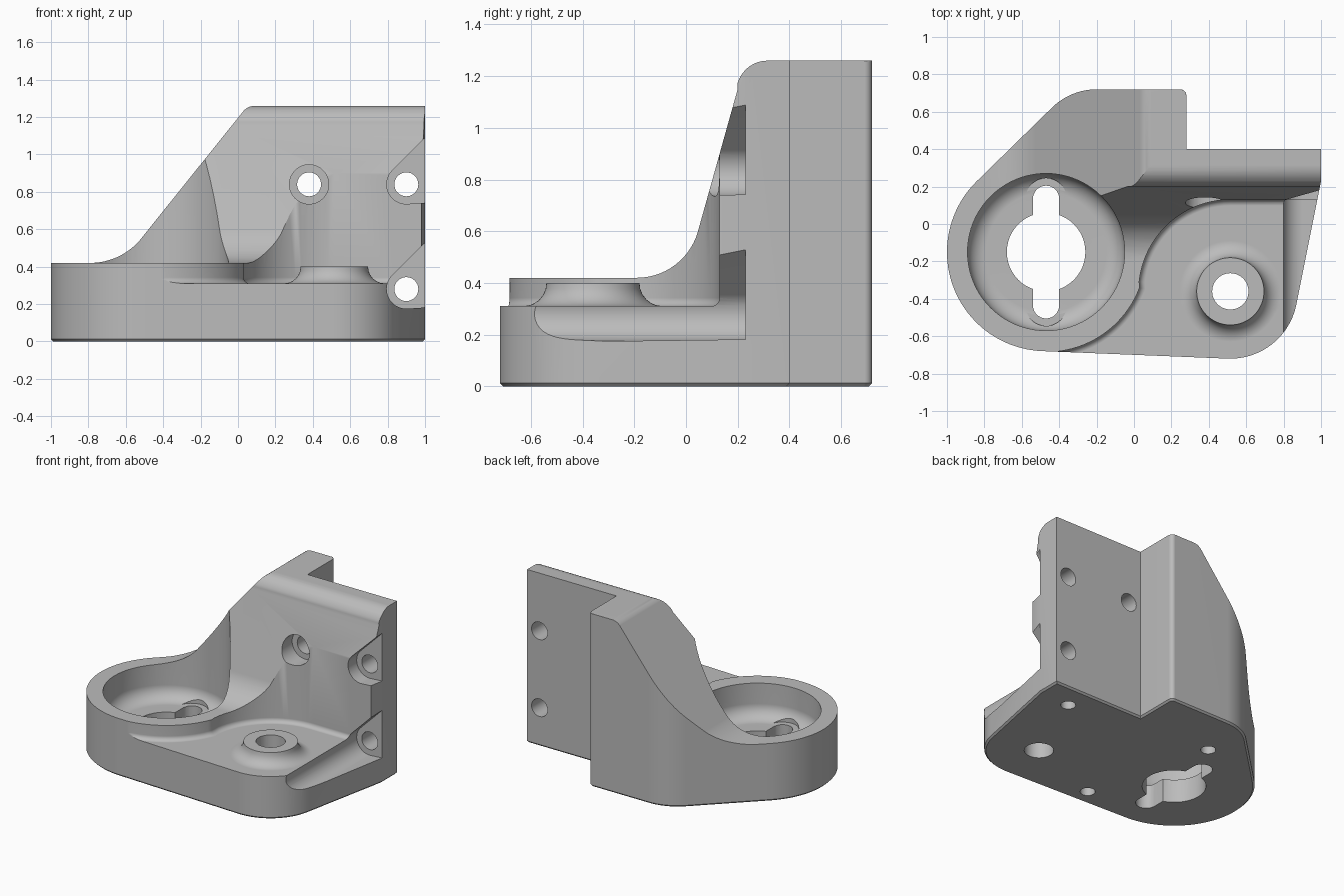
import bpy, bmesh
from math import cos, sin, radians, pi
from mathutils import Matrix

cube = bpy.data.objects.get("Cube")
if cube:
    bpy.data.objects.remove(cube)

RING = (-0.47, -0.15)    # centre of the round cup
BOSS = (0.515, -0.36)    # centre of the raised boss
TOP = 1.26


def arc(c, r, a0, a1, n=16):
    return [(c[0] + r * cos(radians(a0 + (a1 - a0) * i / n)),
             c[1] + r * sin(radians(a0 + (a1 - a0) * i / n))) for i in range(n + 1)]


def finish(name, bm):
    bmesh.ops.recalc_face_normals(bm, faces=bm.faces[:])
    me = bpy.data.meshes.new(name)
    bm.to_mesh(me)
    bm.free()
    ob = bpy.data.objects.new(name, me)
    bpy.context.collection.objects.link(ob)
    return ob


def prism(name, pts, axis, lo, hi, bevels=()):
    """Extrude a 2D outline along an axis; bevels = (edge test, width, segments)."""
    place = {"x": lambda u, v, w: (w, u, v),
             "y": lambda u, v, w: (u, w, v),
             "z": lambda u, v, w: (u, v, w)}[axis]
    bm = bmesh.new()
    rings = [[bm.verts.new(place(u, v, w)) for u, v in pts] for w in (lo, hi)]
    n = len(pts)
    for ring in rings:
        bm.faces.new(ring)
    for i in range(n):
        j = (i + 1) % n
        bm.faces.new((rings[0][i], rings[0][j], rings[1][j], rings[1][i]))
    bmesh.ops.recalc_face_normals(bm, faces=bm.faces[:])
    for test, width, seg in bevels:
        edges = [e for e in bm.edges if all(test(v.co) for v in e.verts)]
        bmesh.ops.bevel(bm, geom=edges, offset=width, segments=seg, profile=0.5,
                        affect="EDGES", clamp_overlap=True)
    return finish(name, bm)


def lathe(name, centre, profile, steps=64):
    """Revolve an (r, z) profile that starts and ends on the axis."""
    bm = bmesh.new()
    vs = [bm.verts.new((r, 0, z)) for r, z in profile]
    es = [bm.edges.new(p) for p in zip(vs, vs[1:])]
    bmesh.ops.spin(bm, geom=vs + es, axis=(0, 0, 1), cent=(0, 0, 0),
                   angle=2 * pi, steps=steps, use_merge=True)
    bmesh.ops.remove_doubles(bm, verts=bm.verts[:], dist=1e-5)
    bmesh.ops.transform(bm, verts=bm.verts[:], matrix=Matrix.Translation((*centre, 0)))
    return finish(name, bm)


def combine(body, tool, op="DIFFERENCE"):
    tool.hide_render = True
    mod = body.modifiers.new(tool.name, "BOOLEAN")
    mod.operation, mod.solver, mod.object = op, "EXACT", tool
    bpy.context.view_layer.objects.active = body
    bpy.ops.object.modifier_apply(modifier=mod.name)
    bpy.data.objects.remove(tool)


def disc(c, r, n=48):
    return arc(c, r, 0, 360, n)[:-1]


# Solid block with the full footprint
outline = (arc(RING, 0.53, 135, 268, 40) + arc(BOSS, 0.36, 268, 349, 20)
           + [(1, 0.23), (1, 0.4), (0.28, 0.4)]
           + arc((0.25, 0.69), 0.03, 0, 90, 3) + arc((-0.2, 0.38), 0.34, 90, 135, 10))
body = prism("mounting_bracket", outline, "z", 0, TOP, [
    (lambda c: c.z < 0.001, 0.012, 1),
    (lambda c: c.z > TOP - 0.001 and c.y > 0.6 and c.x > -0.21, 0.02, 3)])

# Sloped front of the wall, blending into the rim level
front = ([(-1.2, 0.42)] + arc((-0.19, 0.665), 0.245, 270, 344, 14)
         + [(0.2, 1.15)] + arc((0.315, 1.14), 0.12, 164, 90, 8) + [(0.315, 1.6), (-1.2, 1.6)])
combine(body, prism("front_slope_cutter", front, "x", -1.3, 1.3))

# Diagonal left side of the wall
left = ([(-1.3, 0.42)] + arc((-0.79, 0.77), 0.35, 270, 319, 12)
        + arc((0.09, 1.18), 0.08, 139, 90, 6) + [(0.09, 1.6), (-1.3, 1.6)])
combine(body, prism("left_slope_cutter", left, "y", -1.3, 1.3))

# Lowered shelf around the boss, with a filleted floor
shelf = ([(1.4, 0.13)] + arc(BOSS, 0.49, 90, 174, 20)
         + arc(RING, 0.535, -21, -88, 20) + [(-0.45, -1.2), (1.4, -1.2)])
combine(body, prism("shelf_cutter", shelf, "z", 0.31, 1.6,
                    [(lambda c: c.z < 0.311, 0.06, 5)]))

# Boss with a flared foot
flare = [(0.27 - 0.09 * sin(radians(a)), 0.4 - 0.09 * cos(radians(a)))
         for a in range(0, 91, 15)]
combine(body, lathe("boss", BOSS, [(0, 0.2), (0.27, 0.2)] + flare + [(0, 0.4)]), "UNION")
combine(body, prism("boss_hole", disc(BOSS, 0.097), "z", -0.1, 1))

# Round cup, cut upward through the wall
floor = 0.17
bowl = [(0, floor)] + [(r, z + floor) for r, z in arc((0.32, 0.1), 0.1, 270, 360, 8)]
combine(body, lathe("cup_cutter", RING, bowl + [(0.42, 1.6), (0, 1.6)], 80))

# Keyhole opening with slot recesses in the cup floor
combine(body, prism("cup_hole", disc(RING, 0.21), "z", -0.1, 0.4))
ends = [(RING[0], RING[1] + s * 0.285) for s in (1, -1)]
slot = arc(ends[0], 0.07, 0, 180) + arc(ends[1], 0.07, 180, 360)
combine(body, prism("slot_cutter", slot, "z", -0.1, 0.4))
for end in ends:
    combine(body, prism("slot_recess", disc(end, 0.11), "z", floor + 0.002, 0.4))

# Screw holes in the wall, with open recesses on the right edge
for x, z in ((0.38, 0.84), (0.9, 0.84), (0.9, 0.28)):
    if x < 0.5:
        recess = disc((x, z), 0.105)
    else:
        recess = arc((x, z), 0.105, 135, 270) + [(1.2, z - 0.085), (1.2, z + 0.448)]
    combine(body, prism("screw_recess", recess, "y", -1.2, 0.23))
    combine(body, prism("screw_hole", disc((x, z), 0.064, 32), "y", -0.1, 1))

# Blind holes in the underside
for c in ((0.75, 0.22), (-0.08, -0.57), (-0.335, 0.36)):
    combine(body, prism("underside_hole", disc(c, 0.05, 32), "z", -0.1, 0.14))

# Colour and shading
mat = bpy.data.materials.new("plain_grey")
mat.use_nodes = True
grey = (0.5, 0.5, 0.5, 1)
mat.diffuse_color = grey
mat.node_tree.nodes["Principled BSDF"].inputs["Base Color"].default_value = grey
body.data.materials.clear()
body.data.materials.append(mat)
for poly in body.data.polygons:
    poly.material_index = 0

bpy.ops.object.select_all(action="DESELECT")
body.select_set(True)
bpy.context.view_layer.objects.active = body
bpy.ops.object.shade_smooth_by_angle(angle=radians(30))
weighted = body.modifiers.new("even_shading", "WEIGHTED_NORMAL")
weighted.keep_sharp = True
